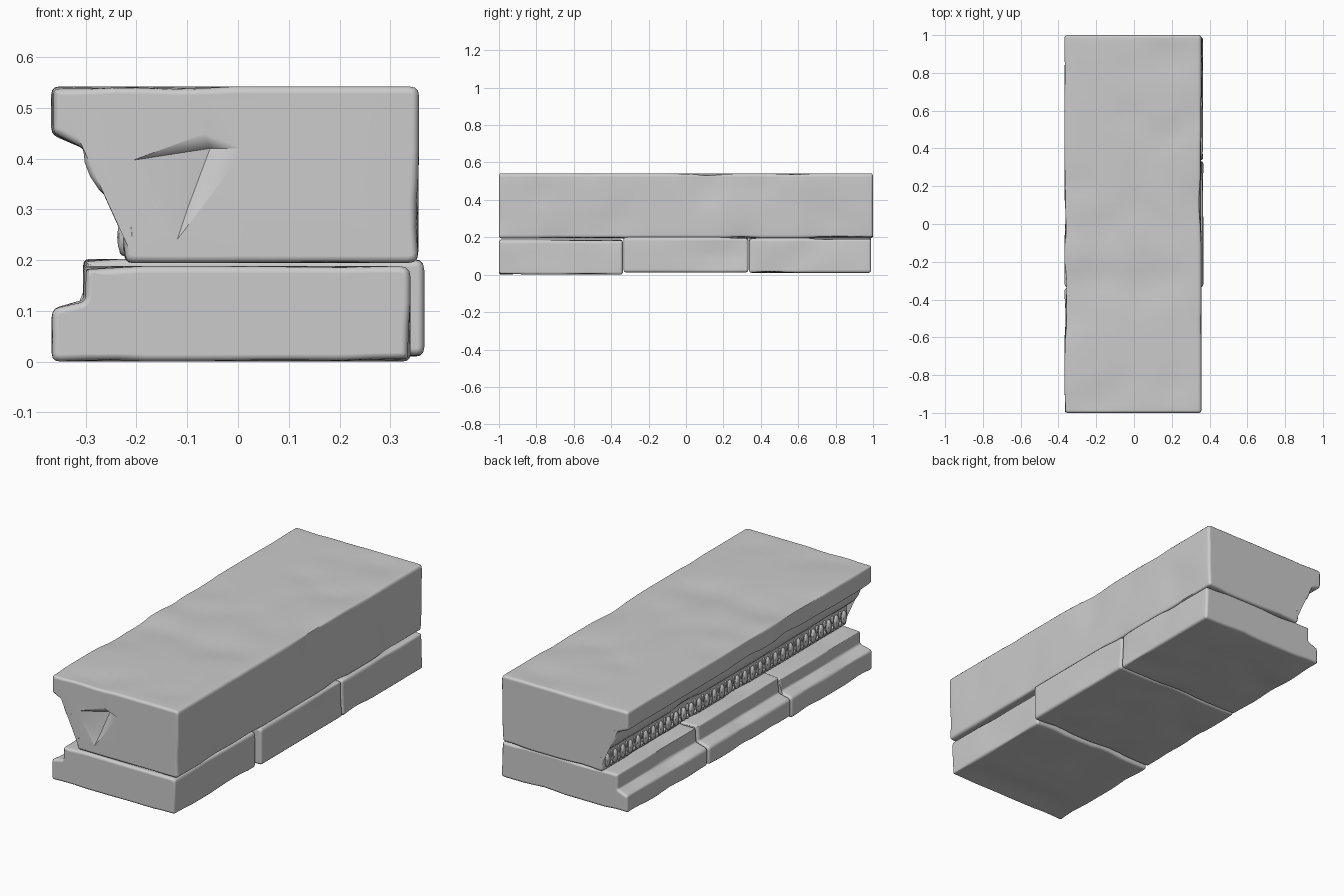
import bpy, bmesh, math
from mathutils import Vector, noise

if "Cube" in bpy.data.objects:
    bpy.data.objects.remove(bpy.data.objects["Cube"])


def rounded(points, step=0.06):
    """Round the corners of an (x, z, radius) outline, then subdivide long edges."""
    pts = []
    n = len(points)
    for i in range(n):
        p = Vector(points[i][:2])
        r = points[i][2]
        if r == 0:
            pts.append(p)
            continue
        a = p + (Vector(points[i - 1][:2]) - p).normalized() * r
        b = p + (Vector(points[(i + 1) % n][:2]) - p).normalized() * r
        for k in range(4):
            t = k / 3
            pts.append(a * (1 - t) ** 2 + p * 2 * t * (1 - t) + b * t * t)
    out = []
    for i, p in enumerate(pts):
        q = pts[(i + 1) % len(pts)]
        m = max(1, math.ceil((q - p).length / step))
        out += [p.lerp(q, k / m) for k in range(m)]
    return out


def inset(outline, d):
    """Shift an anticlockwise outline inwards by d."""
    n = len(outline)
    res = []
    for i, p in enumerate(outline):
        t = (outline[(i + 1) % n] - outline[i - 1]).normalized()
        res.append(p + Vector((-t.y, t.x)) * d)
    return res


def finish(name, bm):
    bmesh.ops.recalc_face_normals(bm, faces=bm.faces[:])
    me = bpy.data.meshes.new(name)
    bm.to_mesh(me)
    bm.free()
    me.shade_smooth()
    me.set_sharp_from_angle(angle=math.radians(40))
    ob = bpy.data.objects.new(name, me)
    bpy.context.collection.objects.link(ob)
    return ob


def stone(name, points, y0, y1, r=0.014, worn=0.008, shift=(0, 0)):
    """Loft a weathered moulding block along y with rounded ends."""
    outline = rounded(points)
    arcs = [math.radians(a) for a in (90, 60, 30, 0)]
    stations = [(y0 + r * (1 - math.sin(a)), r * (1 - math.cos(a))) for a in arcs]
    n = round((y1 - y0) / 0.05)
    stations += [(y0 + (y1 - y0) * k / n, 0) for k in range(1, n)]
    stations += [(y1 - r * (1 - math.sin(a)), r * (1 - math.cos(a))) for a in reversed(arcs)]
    bm = bmesh.new()
    rings = []
    for y, d in stations:
        ring = []
        base = inset(outline, d)
        wear = inset(outline, d + 1)
        for p, q in zip(base, wear):
            # erosion only removes material
            e = max(0, noise.noise(Vector((p.x * 5, y * 5, p.y * 5)))) * worn * 2
            p = p + (q - p) * e
            ring.append(bm.verts.new((p.x + shift[0], y, p.y + shift[1])))
        rings.append(ring)
    for a, b in zip(rings, rings[1:]):
        for i in range(len(a)):
            j = (i + 1) % len(a)
            bm.faces.new((a[i], a[j], b[j], b[i]))
    bm.faces.new(rings[0])
    bm.faces.new(rings[-1])
    ob = finish(name, bm)
    return ob


# upper cornice stone with overhanging lip and cove
cornice = [(-0.222, 0.194, 0.015), (0.355, 0.194, 0.02), (0.357, 0.542, 0.02),
           (-0.368, 0.542, 0.016), (-0.368, 0.447, 0.014), (-0.305, 0.42, 0.008),
           (-0.302, 0.392, 0), (-0.291, 0.364, 0), (-0.275, 0.34, 0),
           (-0.252, 0.316, 0), (-0.224, 0.297, 0.01), (-0.23, 0.245, 0.01)]
upper = stone("cornice_block", cornice, -1, 1)

# chipped hollow in the front end
bm = bmesh.new()
for co in [(-0.25, -1.01, 0.39), (0.03, -1.01, 0.42), (-0.07, -1.01, 0.457),
           (-0.13, -1.01, 0.21), (-0.055, -0.965, 0.42), (-0.10, -0.98, 0.30)]:
    bm.verts.new(co)
bmesh.ops.convex_hull(bm, input=bm.verts[:])
chip = finish("chip_cutter", bm)
chip.hide_render = True
chip.hide_set(True)
cut = upper.modifiers.new("chip", 'BOOLEAN')
cut.operation = 'DIFFERENCE'
cut.object = chip
upper.modifiers.new("normals", 'WEIGHTED_NORMAL').keep_sharp = True

# carved band of worn beads and darts below the cove
bm = bmesh.new()
count = 32
for i in range(count):
    y = -0.965 + 1.93 * i / (count - 1)
    for dy, z, s in ((0, 0.245, (0.012, 0.02, 0.036)),
                     (0.031, 0.268, (0.009, 0.007, 0.02)),
                     (0.031, 0.222, (0.008, 0.008, 0.014))):
        if y + dy > 0.98:
            continue
        made = bmesh.ops.create_uvsphere(bm, u_segments=8, v_segments=6, radius=1)
        for v in made["verts"]:
            v.co = Vector((v.co.x * s[0] - 0.226, v.co.y * s[1] + y + dy,
                           v.co.z * s[2] + z))
finish("carved_band", bm)

# three lower stones with a stepped edge
for name, y0, y1, right, low, top, dx in (
        ("base_block_front", -1, -0.338, 0.34, 0.0, 0.188, 0),
        ("base_block_middle", -0.334, 0.333, 0.367, 0.012, 0.202, 0),
        ("base_block_back", 0.337, 0.99, 0.362, 0.01, 0.198, 0.004)):
    step = [(-0.367, low, 0.016), (right, low, 0.016), (right, top, 0.022),
            (-0.305, top, 0.012), (-0.305, 0.122, 0.007), (-0.367, 0.104, 0.016)]
    ob = stone(name, step, y0, y1, shift=(dx, 0))
    ob.modifiers.new("normals", 'WEIGHTED_NORMAL').keep_sharp = True
